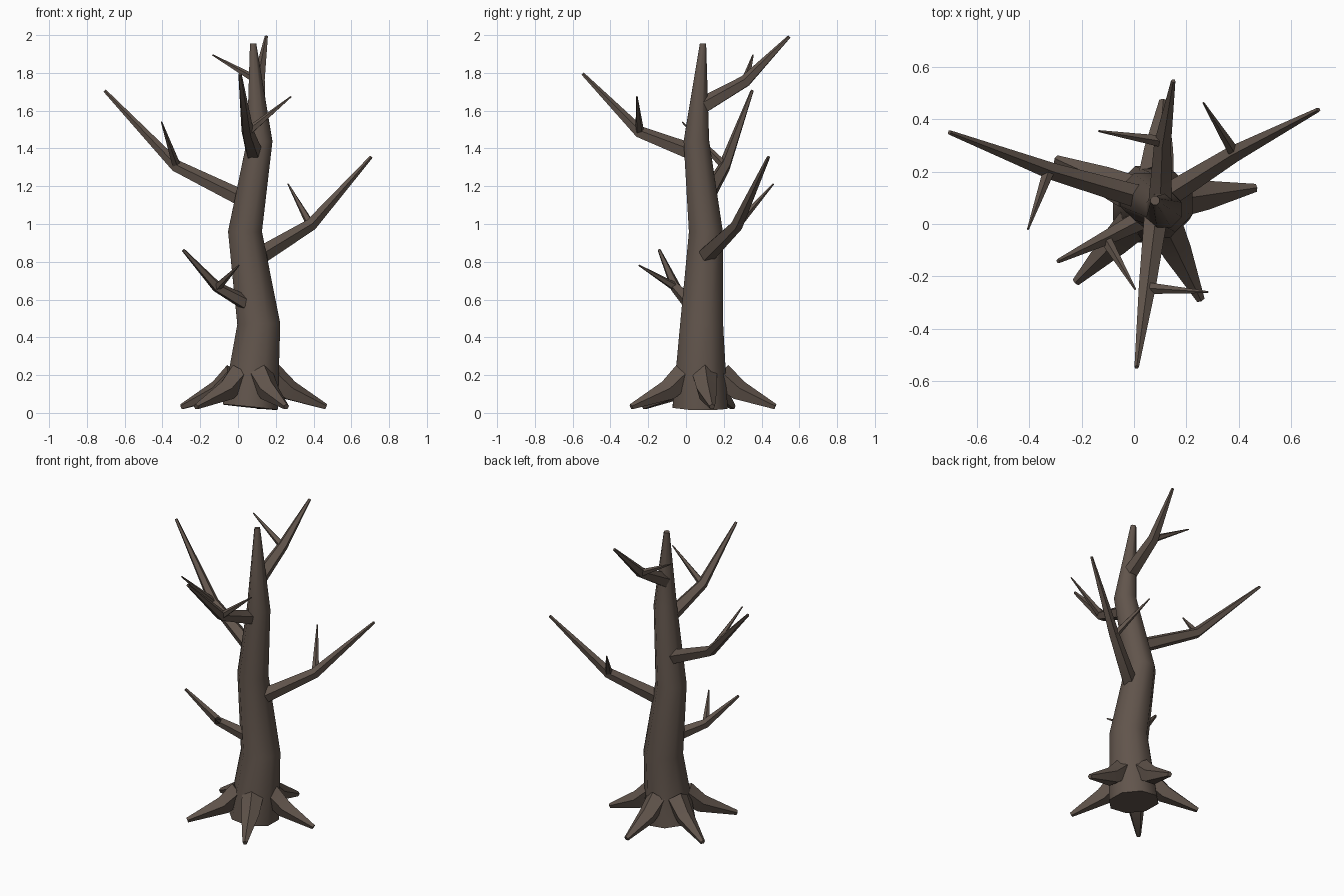
import bpy, bmesh, math
from mathutils import Vector

if "Cube" in bpy.data.objects:
    bpy.data.objects.remove(bpy.data.objects["Cube"])

bark = bpy.data.materials.new("dark_bark")
bark.diffuse_color = (0.12, 0.09, 0.072, 1)
bark.use_nodes = True
bark.node_tree.nodes["Principled BSDF"].inputs["Base Color"].default_value = bark.diffuse_color


def limb(name, points, radii, sides, turn=0.0):
    """Tapered tube through the points, with capped ends."""
    pts = [Vector(p) for p in points]
    bm = bmesh.new()
    rings = []
    for i, p in enumerate(pts):
        before = (p - pts[i - 1]).normalized() if i else Vector()
        after = (pts[i + 1] - p).normalized() if i < len(pts) - 1 else Vector()
        d = (before + after).normalized()
        # ring frame: "u" points sideways-up so neighbouring rings line up
        ref = Vector((0, 1, 0)) if name == "trunk" else Vector((0, 0, 1))
        u = (ref - d * ref.dot(d)).normalized()
        v = d.cross(u)
        ring = []
        for k in range(sides):
            a = turn + 2 * math.pi * k / sides
            ring.append(bm.verts.new(p + radii[i] * (u * math.cos(a) + v * math.sin(a))))
        rings.append(ring)
    for r0, r1 in zip(rings, rings[1:]):
        for k in range(sides):
            n = (k + 1) % sides
            bm.faces.new((r0[k], r0[n], r1[n], r1[k]))
    bm.faces.new(rings[0][::-1])
    bm.faces.new(rings[-1])
    bmesh.ops.recalc_face_normals(bm, faces=bm.faces)
    mesh = bpy.data.meshes.new(name)
    bm.to_mesh(mesh)
    bm.free()
    mesh.materials.append(bark)
    obj = bpy.data.objects.new(name, mesh)
    bpy.context.collection.objects.link(obj)
    bpy.ops.object.select_all(action='DESELECT')
    obj.select_set(True)
    bpy.context.view_layer.objects.active = obj
    bpy.ops.object.shade_smooth_by_angle(angle=math.radians(50))
    return obj


# Crooked trunk
limb("trunk",
     [(0.065, 0.075, 0.03), (0.11, 0.083, 0.47), (0.037, 0.105, 0.96),
      (0.115, 0.055, 1.44), (0.08, 0.09, 1.955)],
     [0.158, 0.123, 0.097, 0.073, 0.018], 8, math.pi / 8)

# Bent branches: start, elbow, tip, and the tip of the twig at the elbow
branches = {
    "left": [(0.05, 0.095, 1.12), (-0.325, 0.205, 1.305), (-0.705, 0.35, 1.705), (-0.405, -0.02, 1.54)],
    "right": [(0.13, 0.11, 0.84), (0.385, 0.27, 0.995), (0.705, 0.437, 1.355), (0.265, 0.463, 1.212)],
    "front": [(0.085, 0.04, 1.375), (0.05, -0.245, 1.485), (0.01, -0.547, 1.795), (0.282, -0.26, 1.675)],
    "back": [(0.1, 0.08, 1.62), (0.11, 0.315, 1.755), (0.15, 0.547, 1.992), (-0.135, 0.355, 1.895)],
    "low": [(0.035, 0.02, 0.585), (-0.11, -0.055, 0.665), (-0.29, -0.142, 0.862), (0.005, -0.25, 0.782)],
}
for name, (start, elbow, tip, twig) in branches.items():
    s = 0.85 if name == "low" else 1.0
    limb(name + "_branch", [start, elbow, tip], [0.048 * s, 0.034 * s, 0.009], 5)
    limb(name + "_twig", [elbow, twig], [0.024, 0.004], 5)

# Root flares spreading around the foot
root_tips = [(0.465, 0.138), (0.255, -0.29), (-0.222, -0.222), (-0.298, 0.248), (0.112, 0.472)]
centre = Vector((0.075, 0.08, 0))
for i, (x, y) in enumerate(root_tips):
    tip = Vector((x, y, 0.032))
    d = (tip - centre)
    d.z = 0
    d.normalize()
    limb(f"root_{i + 1}",
         [centre + d * 0.10 + Vector((0, 0, 0.2)),
          centre + d * 0.2 + Vector((0, 0, 0.115)), tip],
         [0.07, 0.058, 0.016], 5)
